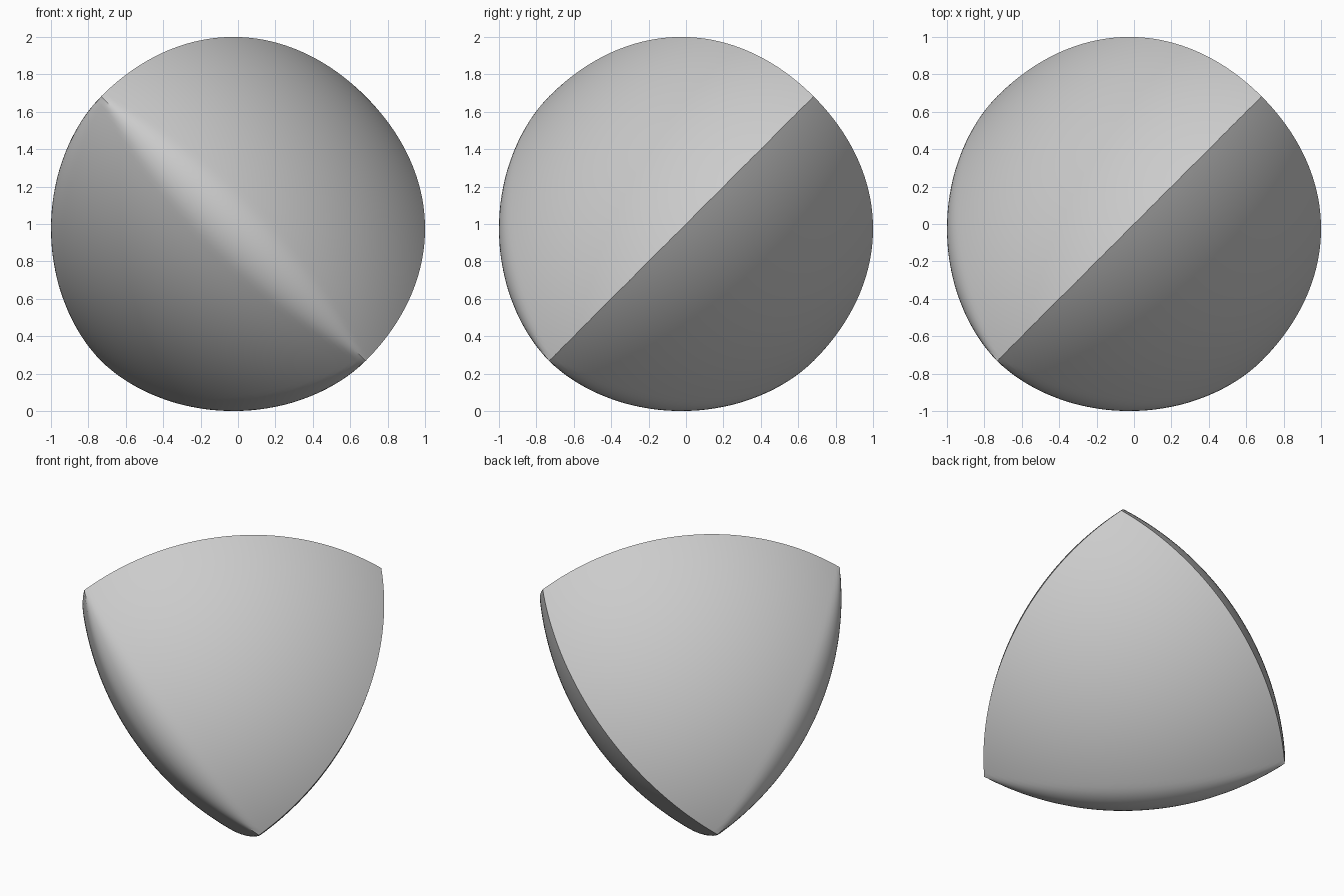
import bpy, bmesh, math
from mathutils import Vector

cube = bpy.data.objects.get("Cube")
if cube:
    bpy.data.objects.remove(cube, do_unlink=True)

WIDTH = 2.0
H = WIDTH / (2 * math.sqrt(2))       # half side of the cube around the tetrahedron
ARC_R = WIDTH * math.sqrt(3) / 2     # radius of the edge arcs
STEPS = 60

# Tetrahedron corners; the three edges that meet at "apex" stay sharp
a, b, d = (Vector(s) * H for s in ((-1, -1, 1), (1, -1, -1), (-1, 1, -1)))
apex = Vector((1, 1, 1)) * H
corners = [a, b, d, apex]

# Ball centres: the corners plus the sharp arcs, whose balls round the opposite edges
centres = list(corners)
for end, p, q in ((a, b, d), (b, a, d), (d, a, b)):
    mid = (p + q) / 2
    for i in range(1, STEPS):
        ray = (apex - mid).lerp(end - mid, i / STEPS)
        centres.append(mid + ray.normalized() * ARC_R)
balls = [(c, WIDTH ** 2 - c.length_squared) for c in centres]


def surface_point(direction):
    """Point where a ray from the middle leaves the intersection of all balls."""
    u = direction.normalized()
    reach = 10.0
    for c, k in balls:
        along = u.dot(c)
        reach = min(reach, along + math.sqrt(along * along + k))
    return u * reach


# Subdivided tetrahedron pushed out to the constant-width surface
bm = bmesh.new()
verts = [bm.verts.new(c) for c in corners]
for skip in range(4):
    bm.faces.new([v for i, v in enumerate(verts) if i != skip])
bmesh.ops.recalc_face_normals(bm, faces=bm.faces)
for _ in range(6):
    bmesh.ops.subdivide_edges(bm, edges=bm.edges[:], cuts=1, use_grid_fill=True)

shift = H + 1 - ARC_R                # centres the bounding box
offset = Vector((shift, shift, shift + 1))
for v in bm.verts:
    v.co = surface_point(v.co) + offset
bmesh.ops.recalc_face_normals(bm, faces=bm.faces)

mesh = bpy.data.meshes.new("constant_width_body")
bm.to_mesh(mesh)
bm.free()
body = bpy.data.objects.new("constant_width_body", mesh)
bpy.context.collection.objects.link(body)

# Plain grey material
grey = bpy.data.materials.new("light_grey")
grey.use_nodes = True
colour = (0.6, 0.6, 0.6, 1)
grey.diffuse_color = colour
grey.node_tree.nodes["Principled BSDF"].inputs["Base Color"].default_value = colour
mesh.materials.append(grey)

# Smooth faces with crisp arcs
bpy.ops.object.select_all(action="DESELECT")
body.select_set(True)
bpy.context.view_layer.objects.active = body
bpy.ops.object.shade_smooth_by_angle(angle=math.radians(30))
